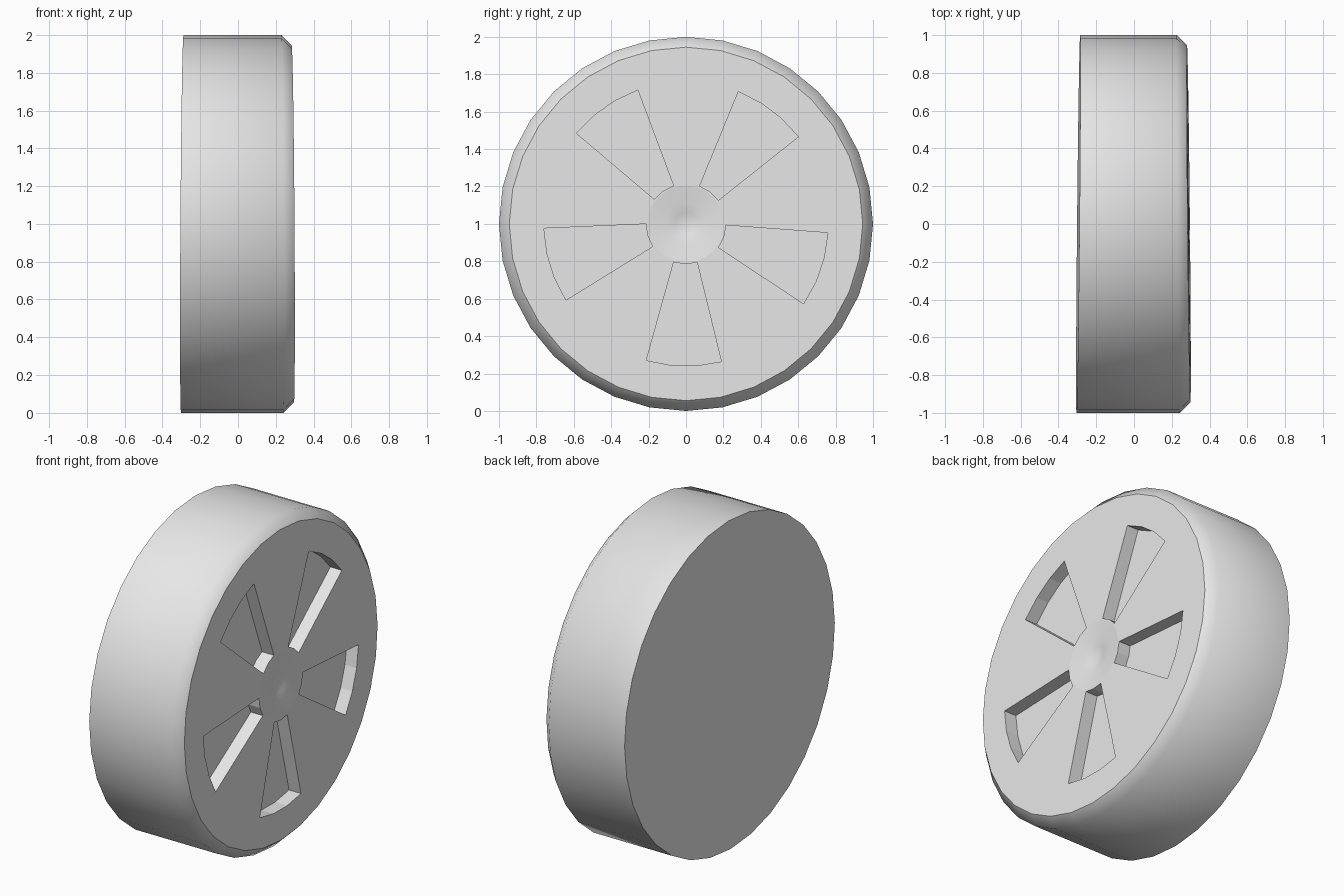
import bpy, bmesh, math
from mathutils import Vector

cube = bpy.data.objects.get("Cube")
if cube:
    bpy.data.objects.remove(cube, do_unlink=True)

SIDES = 32
POCKETS = 5
FACE_X = 0.29
POCKET_DEPTH = 0.08

# One plain grey for the whole wheel
grey = bpy.data.materials.new("light grey")
grey.use_nodes = True
colour = (0.8, 0.8, 0.8, 1)
grey.diffuse_color = colour
grey.node_tree.nodes["Principled BSDF"].inputs["Base Color"].default_value = colour


def make_object(name, bm):
    bmesh.ops.recalc_face_normals(bm, faces=bm.faces)
    mesh = bpy.data.meshes.new(name)
    bm.to_mesh(mesh)
    bm.free()
    mesh.materials.append(grey)
    obj = bpy.data.objects.new(name, mesh)
    bpy.context.collection.objects.link(obj)
    return obj


def polar(x, radius, degrees):
    a = math.radians(degrees)
    return Vector((x, radius * math.cos(a), radius * math.sin(a)))


# Wheel body: profile of (x, radius) from the back centre to the hub dimple
profile = [(-0.295, 0), (-0.295, 1), (0.235, 1), (FACE_X, 0.945),
           (FACE_X, 0.205), (0.278, 0.11), (0.27, 0.06), (0.25, 0)]
bm = bmesh.new()
verts = [bm.verts.new((x, 0, r)) for x, r in profile]
edges = [bm.edges.new(pair) for pair in zip(verts, verts[1:])]
bmesh.ops.spin(bm, geom=verts + edges, cent=(0, 0, 0), axis=(1, 0, 0),
               angle=math.tau, steps=SIDES)
bmesh.ops.remove_doubles(bm, verts=bm.verts, dist=0.0005)
wheel = make_object("wheel", bm)

# Wedge-shaped pocket cutters around the hub
bm = bmesh.new()
for i in range(POCKETS):
    middle = -90.9 + i * 360 / POCKETS
    floor_x = FACE_X - POCKET_DEPTH
    outline = [polar(floor_x, 0.76, middle + a) for a in (-15.3, -5, 5, 15.3)]
    outline += [polar(floor_x, 0.215, middle + a) for a in (17, 0, -17)]
    face = bm.faces.new([bm.verts.new(p) for p in outline])
    grown = bmesh.ops.extrude_face_region(bm, geom=[face])["geom"]
    top = [v for v in grown if isinstance(v, bmesh.types.BMVert)]
    bmesh.ops.translate(bm, verts=top, vec=(0.2, 0, 0))
cutter = make_object("pocket_cutter", bm)
cutter.hide_render = True

cut = wheel.modifiers.new("pockets", "BOOLEAN")
cut.operation = "DIFFERENCE"
cut.solver = "EXACT"
cut.object = cutter
bpy.context.view_layer.objects.active = wheel
wheel.select_set(True)
bpy.ops.object.modifier_apply(modifier=cut.name)
bpy.data.objects.remove(cutter, do_unlink=True)

# Smooth tread, rounded shoulder and hub dimple; flat caps and pockets
bm = bmesh.new()
bm.from_mesh(wheel.data)
bm.normal_update()
for f in bm.faces:
    centre = f.calc_center_median()
    radius = math.hypot(centre.y, centre.z)
    f.smooth = radius > 0.9 and abs(f.normal.x) < 0.9
    if radius < 0.2 and centre.x > 0:
        f.smooth = True

# Slight taper in thickness, then stand the wheel on the ground
for v in bm.verts:
    v.co.x *= 1 - 0.033 * v.co.y - 0.022 * v.co.z
    v.co.z += 1
bm.to_mesh(wheel.data)
bm.free()
